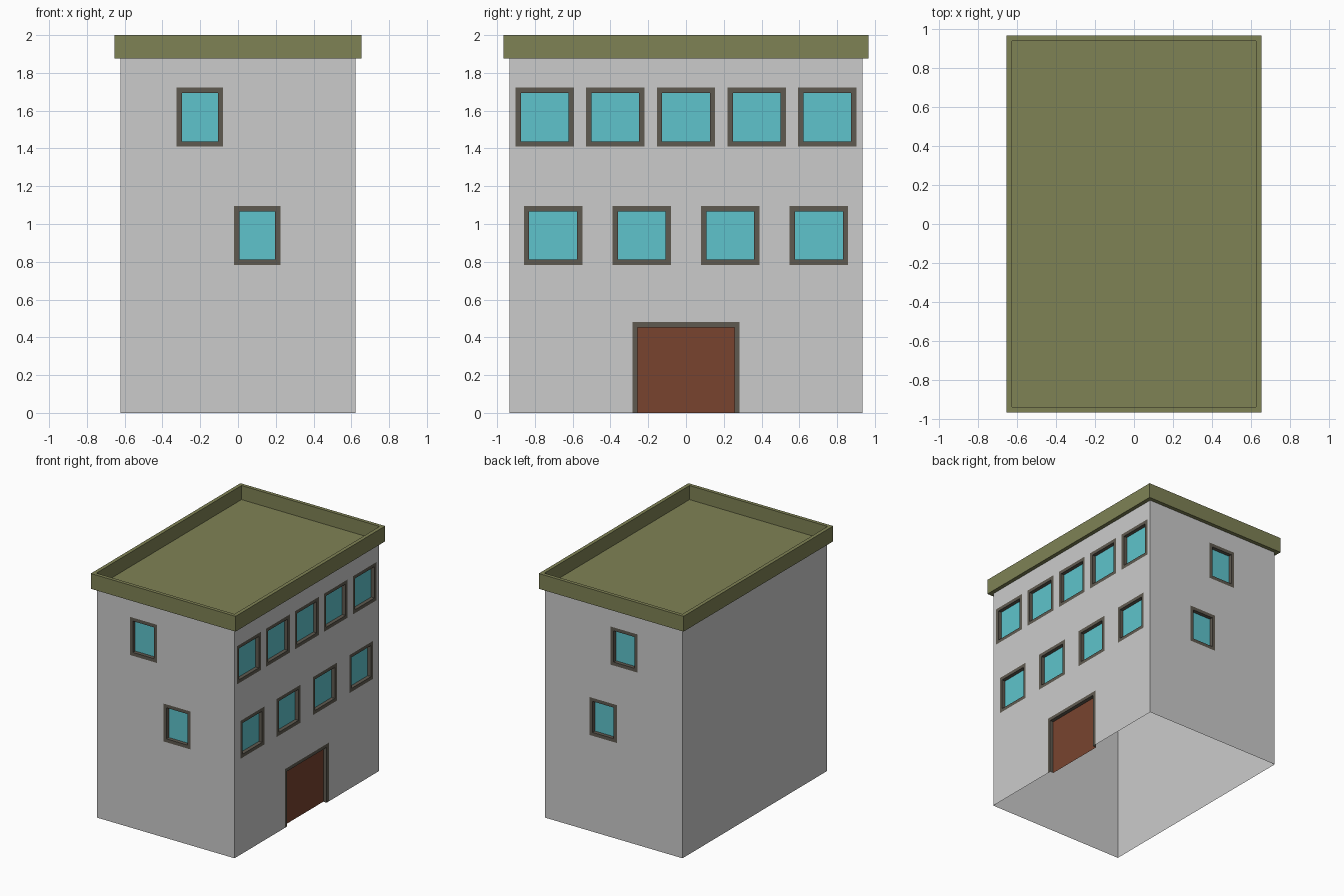
import bpy, bmesh
from mathutils import Vector

if "Cube" in bpy.data.objects:
    bpy.data.objects.remove(bpy.data.objects["Cube"])

HX, HY, TOP = 0.623, 0.935, 1.875      # wall half sizes and height
FRAME, RECESS = 0.028, 0.03            # frame width, depth of glass and door


def make_material(name, rgb):
    mat = bpy.data.materials.new(name)
    lin = [c / 12.92 if c <= 0.04045 else ((c + 0.055) / 1.055) ** 2.4
           for c in (v / 255 for v in rgb)]
    mat.diffuse_color = (*lin, 1)
    mat.use_nodes = True
    mat.node_tree.nodes["Principled BSDF"].inputs["Base Color"].default_value = mat.diffuse_color
    return mat


def make_object(name, faces, mat=None):
    bm = bmesh.new()
    for pts in faces:
        bm.faces.new([bm.verts.new(p) for p in pts])
    bmesh.ops.remove_doubles(bm, verts=bm.verts, dist=0.0005)
    mesh = bpy.data.meshes.new(name)
    bm.to_mesh(mesh)
    bm.free()
    if mat:
        mesh.materials.append(mat)
    bpy.context.collection.objects.link(bpy.data.objects.new(name, mesh))


def corners(u0, u1, z0, z1):
    return [(u0, z0), (u1, z0), (u1, z1), (u0, z1)]


# Openings as (u0, u1, z0, z1), u running left to right seen from outside
LOW, HIGH = (0.784, 1.094), (1.41, 1.722)
DOOR = (-0.284, 0.284, 0.0, 0.48)


def window(u, width, floor):
    return (u - width / 2, u + width / 2, *floor)


right = [window(0.374 * i, 0.309, HIGH) for i in range(-2, 3)]
right += [window(0.469 * (i - 1.5), 0.309, LOW) for i in range(4)] + [DOOR]
front = [window(-0.202, 0.246, HIGH), window(0.102, 0.246, LOW)]
back = [window(0.095, 0.246, HIGH), window(-0.095, 0.246, LOW)]

# (outward normal, rightward direction, wall distance, half width, openings)
facades = [((0, -1, 0), (1, 0, 0), HY, HX, front),
           ((1, 0, 0), (0, 1, 0), HX, HY, right),
           ((0, 1, 0), (-1, 0, 0), HY, HX, back),
           ((-1, 0, 0), (0, -1, 0), HX, HY, [])]

rows = [0, DOOR[3], *LOW, *HIGH, TOP]
walls = []
parts = {"window_frames": [], "window_glass": [], "door_frame": [], "door": []}

for normal, side, dist, half, openings in facades:
    n, t = Vector(normal), Vector(side)

    def place(points, depth=0.0):
        return [n * (dist - depth) + t * u + Vector((0, 0, z)) for u, z in points]

    # Wall cells around the openings
    for z0, z1 in zip(rows, rows[1:]):
        holes = [o for o in openings if o[2] == z0]
        cols = sorted({-half, half, *(u for o in openings for u in o[:2])})
        for u0, u1 in zip(cols, cols[1:]):
            mid = (u0 + u1) / 2
            if not any(o[0] < mid < o[1] for o in holes):
                walls.append(place(corners(u0, u1, z0, z1)))

    # Flush frame, reveal and recessed panel of each opening
    for o in openings:
        is_door = o is DOOR
        u0, u1, z0, z1 = o
        inner = corners(u0 + FRAME, u1 - FRAME,
                        z0 if is_door else z0 + FRAME, z1 - FRAME)
        a, b, c = place(corners(*o)), place(inner), place(inner, RECESS)
        frame = parts["door_frame" if is_door else "window_frames"]
        for i in range(1 if is_door else 0, 4):
            j = (i + 1) % 4
            frame.append([a[i], a[j], b[j], b[i]])
            frame.append([b[i], b[j], c[j], c[i]])
        parts["door" if is_door else "window_glass"].append(c)

frame_mat = make_material("frame_brown", (95, 90, 80))
mats = {"window_frames": frame_mat, "door_frame": frame_mat,
        "window_glass": make_material("glass_teal", (94, 196, 204)),
        "door": make_material("door_brown", (120, 68, 47))}

make_object("walls", walls)
for name, faces in parts.items():
    make_object(name, faces, mats[name])

# Roof: overhanging eave, parapet and sunken floor
profile = [(HX, HY, TOP), (0.655, 0.967, TOP), (0.655, 0.967, 2.0),
           (0.625, 0.938, 2.0), (0.625, 0.938, 1.885)]
loops = [[Vector((u, v, z)) for u, v in corners(-x, x, -y, y)] for x, y, z in profile]
roof = [[p[i], p[(i + 1) % 4], q[(i + 1) % 4], q[i]]
        for p, q in zip(loops, loops[1:]) for i in range(4)]
make_object("roof", roof + [loops[-1]], make_material("roof_olive", (127, 130, 85)))
